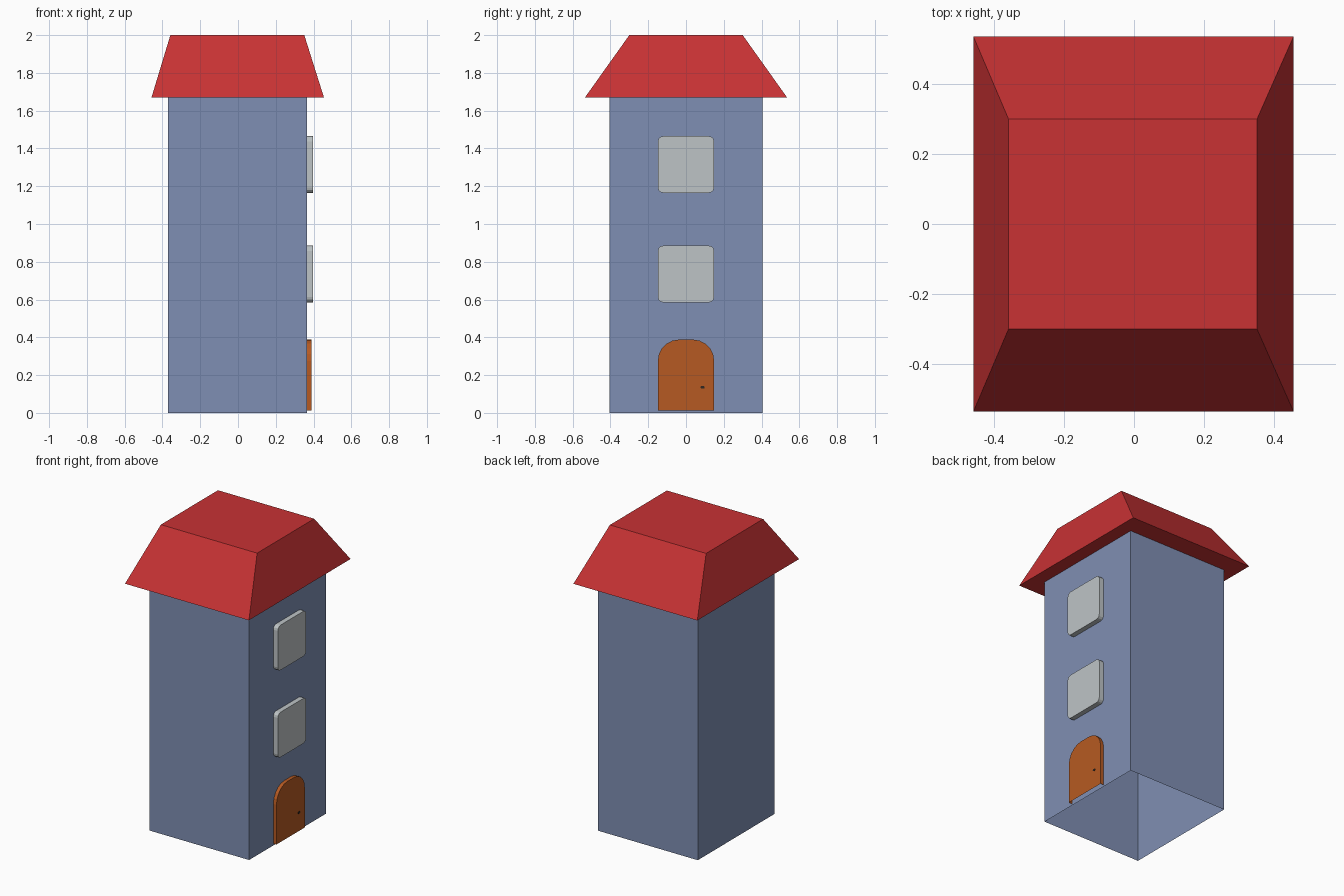
import bpy, bmesh, math

if "Cube" in bpy.data.objects:
    bpy.data.objects.remove(bpy.data.objects["Cube"])


def material(name, rgb):
    m = bpy.data.materials.new(name)
    m.diffuse_color = (*rgb, 1.0)
    m.use_nodes = True
    m.node_tree.nodes["Principled BSDF"].inputs["Base Color"].default_value = m.diffuse_color
    return m


BLUE = material("wall_blue", (0.213, 0.275, 0.452))
RED = material("roof_red", (0.578, 0.032, 0.034))
ORANGE = material("door_orange", (0.468, 0.102, 0.016))
GREY = material("window_grey", (0.515, 0.552, 0.565))
DARK = material("knob_dark", (0.03, 0.02, 0.015))


def finish(name, bm, mat):
    bmesh.ops.recalc_face_normals(bm, faces=bm.faces)
    mesh = bpy.data.meshes.new(name)
    bm.to_mesh(mesh)
    bm.free()
    mesh.materials.append(mat)
    ob = bpy.data.objects.new(name, mesh)
    bpy.context.collection.objects.link(ob)
    return ob


def frustum(name, low, high, z0, z1, mat, open_ends=False):
    """Tapered box; low and high are (x0, x1, half_depth) rectangles."""
    bm = bmesh.new()
    rings = []
    for (x0, x1, d), z in ((low, z0), (high, z1)):
        rings.append([bm.verts.new((x, y, z)) for x, y in
                      ((x0, -d), (x1, -d), (x1, d), (x0, d))])
    a, b = rings
    for i in range(4):
        j = (i + 1) % 4
        bm.faces.new((a[i], a[j], b[j], b[i]))
    if not open_ends:
        bm.faces.new(a[::-1])
        bm.faces.new(b)
    return finish(name, bm, mat)


def plate(name, outline, x0, x1, mat, open_bottom=False):
    """Extrude a (y, z) outline along x."""
    bm = bmesh.new()
    face = bm.faces.new([bm.verts.new((x0, y, z)) for y, z in outline])
    ext = bmesh.ops.extrude_face_region(bm, geom=[face], use_keep_orig=True)
    for v in ext["geom"]:
        if isinstance(v, bmesh.types.BMVert):
            v.co.x = x1
    bmesh.ops.recalc_face_normals(bm, faces=bm.faces)
    if open_bottom:
        low = [f for f in bm.faces if f.normal.z < -0.9]
        bmesh.ops.delete(bm, geom=low, context='FACES_ONLY')
    return finish(name, bm, mat)


def rounded(cy, cz, hw, hh, r, steps, bottom=True):
    """Rounded rectangle outline, optionally with square bottom corners."""
    pts = []
    for k, (sy, sz) in enumerate(((1, 1), (-1, 1), (-1, -1), (1, -1))):
        if sz < 0 and not bottom:
            pts.append((cy + sy * hw, cz - hh))
            continue
        for i in range(steps + 1):
            t = math.pi / 2 * (k + i / steps)
            pts.append((cy + sy * (hw - r) + r * math.cos(t),
                        cz + sz * (hh - r) + r * math.sin(t)))
    return pts


WALL = 0.365

# Tower walls, open underneath
body = (-0.37, WALL, 0.404)
frustum("walls", body, body, 0.0, 1.67, BLUE, open_ends=True)

# Flat-topped hip roof with overhang
frustum("roof", (-0.458, 0.455, 0.535), (-0.358, 0.351, 0.30), 1.67, 2.0, RED)

# Two windows on the right side
for name, z in (("lower_window", 0.735), ("upper_window", 1.315)):
    plate(name, rounded(0, z, 0.149, 0.15, 0.028, 3), WALL, 0.398, GREY)

# Arched door and its knob
plate("door", rounded(0, 0.2, 0.149, 0.188, 0.112, 5, bottom=False),
      WALL, 0.388, ORANGE, open_bottom=True)
plate("door_knob", rounded(0.088, 0.135, 0.011, 0.007, 0.006, 2),
      0.386, 0.39, DARK)
